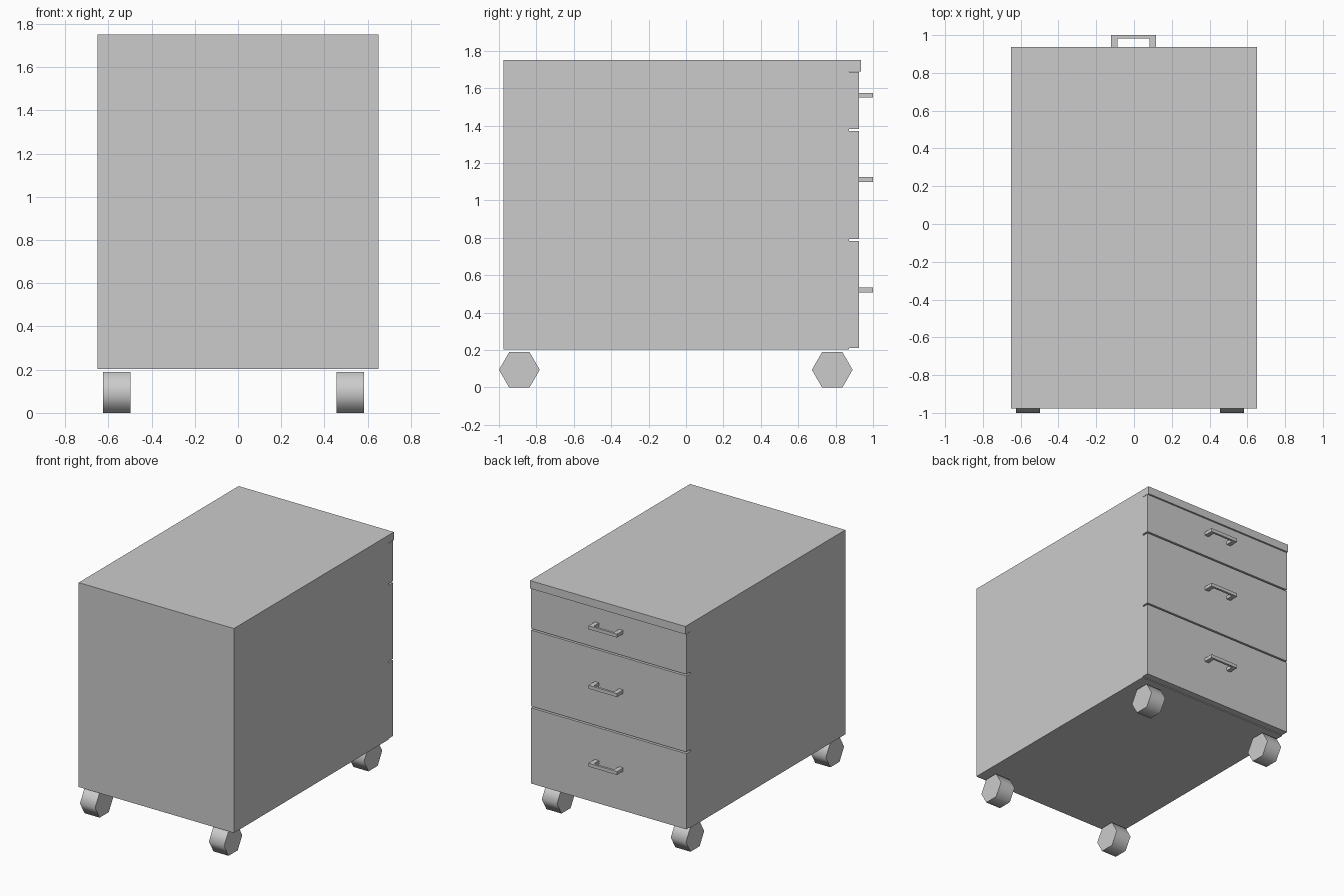
import bpy, bmesh, math
from mathutils import Matrix

if "Cube" in bpy.data.objects:
    bpy.data.objects.remove(bpy.data.objects["Cube"])


def make_object(name, bm):
    bmesh.ops.recalc_face_normals(bm, faces=bm.faces[:])
    mesh = bpy.data.meshes.new(name)
    bm.to_mesh(mesh)
    bm.free()
    obj = bpy.data.objects.new(name, mesh)
    bpy.context.collection.objects.link(obj)
    return obj


def box(name, x, y, z):
    """Box from (min, max) pairs on each axis."""
    bm = bmesh.new()
    bmesh.ops.create_cube(bm, size=1)
    for v in bm.verts:
        v.co = [r[0] if c < 0 else r[1] for c, r in zip(v.co, (x, y, z))]
    return make_object(name, bm)


def handle(name, z):
    """U-shaped pull, extruded upwards from its plan profile."""
    y0, y1, x0, x1 = 0.924, 1.0, -0.122, 0.116
    leg, bar = 0.034, 0.017
    profile = [(x0, y0), (x0, y1), (x1, y1), (x1, y0),
               (x1 - leg, y0), (x1 - leg, y1 - bar),
               (x0 + leg, y1 - bar), (x0 + leg, y0)]
    bm = bmesh.new()
    face = bm.faces.new([bm.verts.new((x, y, z)) for x, y in profile])
    ext = bmesh.ops.extrude_face_region(bm, geom=[face])
    verts = [g for g in ext["geom"] if isinstance(g, bmesh.types.BMVert)]
    bmesh.ops.translate(bm, verts=verts, vec=(0, 0, 0.026))
    return make_object(name, bm)


def caster(name, x, y):
    """Six-sided wheel with its axle along x, resting on the floor."""
    radius = 0.109
    height = radius * math.cos(math.pi / 6)
    bm = bmesh.new()
    bmesh.ops.create_cone(bm, cap_ends=True, segments=6, radius1=radius,
                          radius2=radius, depth=0.127)
    # Turn the axle to x, then put flats at top and bottom
    bmesh.ops.rotate(bm, verts=bm.verts, matrix=Matrix.Rotation(math.pi / 2, 3, 'Y'))
    top = max(v.co.z for v in bm.verts)
    if top > height + 0.001:
        bmesh.ops.rotate(bm, verts=bm.verts, matrix=Matrix.Rotation(math.pi / 6, 3, 'X'))
    bmesh.ops.translate(bm, verts=bm.verts, vec=(x, y, height))
    # Smooth tread, flat caps with crisp rims
    for f in bm.faces:
        f.smooth = len(f.verts) == 4
    for e in bm.edges:
        e.smooth = all(f.smooth for f in e.link_faces)
    return make_object(name, bm)


# Carcass and top panel
HALF = 0.65
box("cabinet_body", (-HALF, HALF), (-0.977, 0.872), (0.203, 1.69))
box("cabinet_top", (-HALF, HALF), (-0.977, 0.936), (1.69, 1.75))

# Drawer fronts with their pulls
drawers = {"bottom": (0.21, 0.783, 0.509),
           "middle": (0.795, 1.371, 1.099),
           "top": (1.383, 1.688, 1.549)}
for label, (z0, z1, pull) in drawers.items():
    box(label + "_drawer_front", (-HALF, HALF), (0.872, 0.925), (z0, z1))
    handle(label + "_drawer_handle", pull)

# Four casters
for side, x in (("left", -0.56), ("right", 0.52)):
    for end, y in (("front", -0.891), ("back", 0.782)):
        caster(f"{end}_{side}_caster", x, y)
